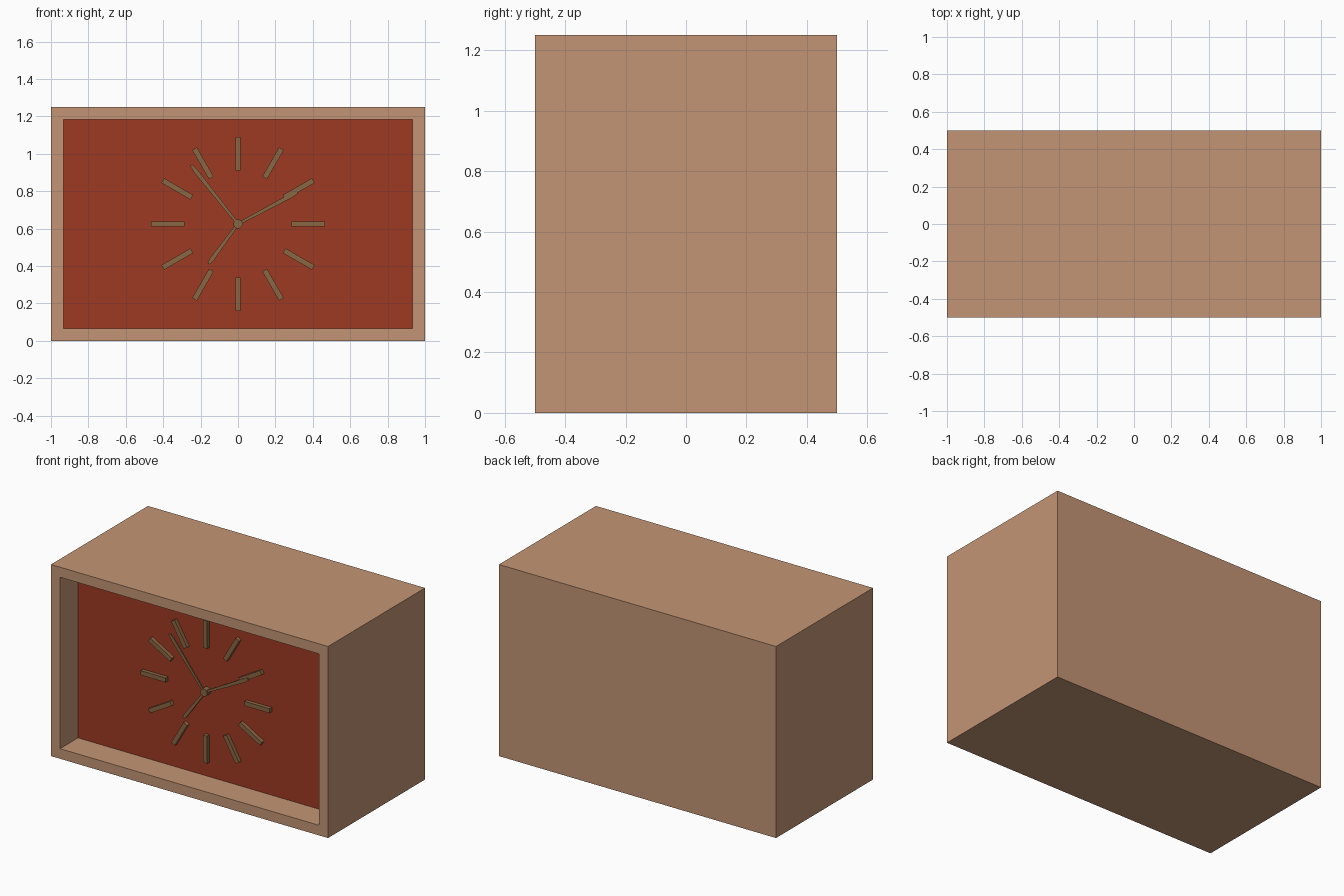
import bpy, bmesh, math
from mathutils import Matrix

if "Cube" in bpy.data.objects:
    bpy.data.objects.remove(bpy.data.objects["Cube"])


def srgb(r, g, b):
    f = lambda c: c / 12.92 if c <= 0.04045 else ((c + 0.055) / 1.055) ** 2.4
    return (f(r / 255), f(g / 255), f(b / 255), 1)


def material(name, col):
    m = bpy.data.materials.new(name)
    m.diffuse_color = col
    m.use_nodes = True
    m.node_tree.nodes["Principled BSDF"].inputs["Base Color"].default_value = m.diffuse_color
    return m


tan = material("tan_wood", srgb(196, 149, 117))
red = material("brick_red", srgb(158, 58, 35))
brown = material("dark_brown", srgb(138, 103, 68))

CZ = 0.625      # dial centre height
BACK = -0.315   # recess floor


def finish(name, bm, mats):
    bmesh.ops.recalc_face_normals(bm, faces=bm.faces)
    me = bpy.data.meshes.new(name)
    bm.to_mesh(me)
    bm.free()
    for m in mats:
        me.materials.append(m)
    ob = bpy.data.objects.new(name, me)
    bpy.context.collection.objects.link(ob)
    return ob


def plate(name, profile, y0, y1, angle=0.0):
    """Extrude an (x, z) profile from y0 to y1, turned clockwise about the dial centre."""
    bm = bmesh.new()
    face = bm.faces.new([bm.verts.new((x, y0, z)) for x, z in profile])
    ext = bmesh.ops.extrude_face_region(bm, geom=[face])
    vs = [v for v in ext["geom"] if isinstance(v, bmesh.types.BMVert)]
    bmesh.ops.translate(bm, verts=vs, vec=(0, y1 - y0, 0))
    bm.transform(Matrix.Translation((0, 0, CZ)) @ Matrix.Rotation(angle, 4, 'Y'))
    return finish(name, bm, [brown])


# Case: a box whose front is inset and pushed in, with a red floor
bm = bmesh.new()
bmesh.ops.create_cube(bm, size=1)
bm.transform(Matrix.Translation((0, 0, CZ)) @ Matrix.Diagonal((2, 1, 1.25, 1)))
bm.normal_update()
front = min(bm.faces, key=lambda f: f.calc_center_median().y)
bmesh.ops.inset_region(bm, faces=[front], thickness=0.093)
ext = bmesh.ops.extrude_face_region(bm, geom=[front])
bmesh.ops.translate(bm, vec=(0, BACK + 0.5, 0),
                    verts=[v for v in ext["geom"] if isinstance(v, bmesh.types.BMVert)])
if front.is_valid:
    bmesh.ops.delete(bm, geom=[front], context='FACES_ONLY')
for f in ext["geom"]:
    if isinstance(f, bmesh.types.BMFace):
        f.material_index = 1
finish("clock_case", bm, [tan, red])

# Twelve hour markers
for i in range(12):
    w = 0.0145
    plate(f"hour_marker_{i + 1}", [(-w, 0.285), (w, 0.285), (w, 0.465), (-w, 0.465)],
          BACK, BACK - 0.025, math.radians(30 * i))

# Hands: tapered blades widening toward a pointed tip
for name, dx, dz, y in (("minute_hand", -0.251, 0.315, -0.342),
                        ("hour_hand", 0.315, 0.168, -0.338),
                        ("alarm_hand", -0.157, -0.212, -0.334)):
    r = math.hypot(dx, dz)
    plate(name, [(-0.007, 0), (0.007, 0), (0.012, r * 0.9), (0.007, r), (-0.007, r), (-0.012, r * 0.9)],
          y, y - 0.008, math.atan2(dx, dz))

# Centre hub
plate("hub", [(0.025 * math.cos(a * math.pi / 6), 0.025 * math.sin(a * math.pi / 6)) for a in range(12)],
      BACK, -0.355)
